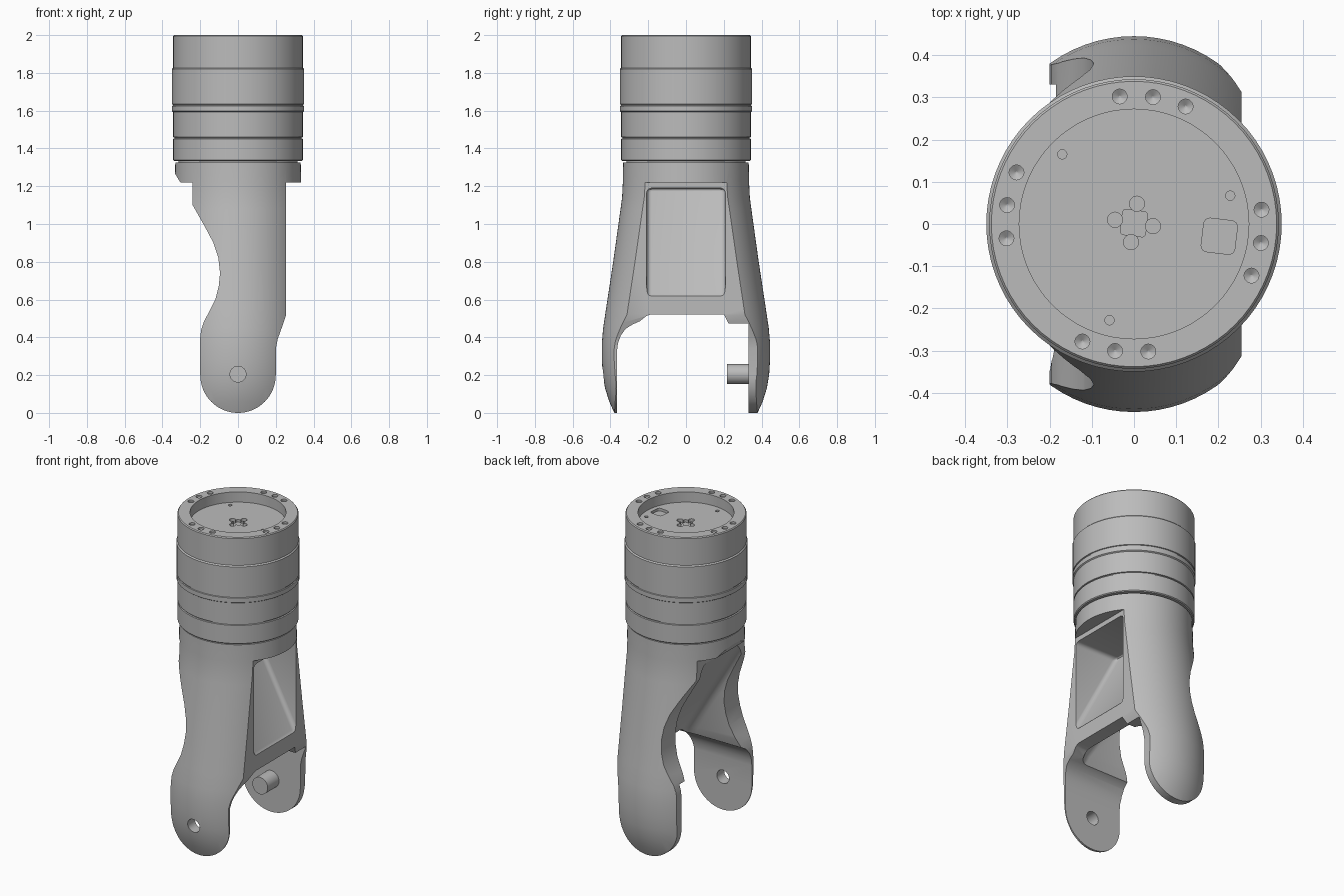
import bpy, bmesh
from math import pi, sin, cos, radians
from mathutils import Vector

if "Cube" in bpy.data.objects:
    bpy.data.objects.remove(bpy.data.objects["Cube"])

grey = bpy.data.materials.new("satin_grey")
grey.use_nodes = True
grey.diffuse_color = (0.5, 0.5, 0.5, 1)
grey.node_tree.nodes["Principled BSDF"].inputs["Base Color"].default_value = (0.5, 0.5, 0.5, 1)


def make(name, bm):
    bmesh.ops.recalc_face_normals(bm, faces=bm.faces)
    mesh = bpy.data.meshes.new(name)
    bm.to_mesh(mesh)
    bm.free()
    mesh.materials.append(grey)
    ob = bpy.data.objects.new(name, mesh)
    bpy.context.collection.objects.link(ob)
    return ob


def circle(u, v, r, n=32, start=0.0, sweep=2 * pi):
    return [(u + r * cos(start + sweep * i / n), v + r * sin(start + sweep * i / n)) for i in range(n)]


def loft(name, rings):
    """Skin a stack of equal-length closed rings and cap both ends."""
    bm = bmesh.new()
    loops = [[bm.verts.new(p) for p in ring] for ring in rings]
    n = len(loops[0])
    for a, b in zip(loops, loops[1:]):
        for i in range(n):
            bm.faces.new((a[i], a[(i + 1) % n], b[(i + 1) % n], b[i]))
    bm.faces.new(loops[0])
    bm.faces.new(loops[-1])
    return make(name, bm)


def prism(name, pts, axis, lo, hi):
    place = {"x": lambda p, d: (d, p[0], p[1]),
             "y": lambda p, d: (p[0], d, p[1]),
             "z": lambda p, d: (p[0], p[1], d)}[axis]
    return loft(name, [[place(p, d) for p in pts] for d in (lo, hi)])


def lathe(name, profile, n=72):
    return loft(name, [[(x, y, z) for x, y in circle(0, 0, r, n)] for r, z in profile])


def apply(ob, kind, **settings):
    mod = ob.modifiers.new(kind.lower(), kind)
    for key, value in settings.items():
        setattr(mod, key, value)
    bpy.context.view_layer.objects.active = ob
    bpy.ops.object.modifier_apply(modifier=mod.name)


def cut(ob, tool, operation="DIFFERENCE"):
    apply(ob, "BOOLEAN", object=tool, operation=operation, solver="EXACT")
    bpy.data.objects.remove(tool)


def smooth(ob, angle=28):
    bpy.ops.object.select_all(action="DESELECT")
    ob.select_set(True)
    bpy.context.view_layer.objects.active = ob
    bpy.ops.object.shade_smooth_by_angle(angle=radians(angle))


# Fork body: round at the collar, spreading into a stadium towards the arms
levels = [(1.325, 0.332, 0), (1.22, 0.334, 0), (1.14, 0.336, 0.002), (1.08, 0.338, 0.008),
          (0.8, 0.34, 0.045), (0.55, 0.34, 0.083), (0.45, 0.34, 0.098), (0.37, 0.34, 0.105),
          (0.28, 0.34, 0.105), (0.2, 0.34, 0.1), (0.13, 0.34, 0.088), (0.06, 0.34, 0.066),
          (-0.02, 0.34, 0.03)]
rings = []
for z, r, spread in levels:
    half = [(r * cos(pi * i / 36), spread + r * sin(pi * i / 36)) for i in range(37)]
    rings.append([(x, y, z) for x, y in half] + [(-x, -y - 0.0005, z) for x, y in half])
body = loft("fork_body", rings)

# Side outline with the waist, flat panel face and rounded tips
outline = [(0.4, 1.4), (0.4, 1.22), (0.255, 1.22), (0.255, 0.52), (0.235, 0.46), (0.21, 0.39), (0.2, 0.34)]
outline += circle(0, 0.2, 0.2, 32, 0, -pi) + [(-0.2, 0.2)]
outline += [(-0.2, 0.4), (-0.195, 0.44), (-0.18, 0.485), (-0.15, 0.54), (-0.12, 0.6), (-0.102, 0.67),
            (-0.095, 0.74), (-0.104, 0.82), (-0.13, 0.9), (-0.175, 0.985), (-0.24, 1.1),
            (-0.24, 1.22), (-0.305, 1.22), (-0.342, 1.28), (-0.342, 1.4)]
cut(body, prism("outline_tool", outline, "y", -1, 1), "INTERSECT")

# Slot between the arms
slot = [(-0.365, -0.1), (-0.365, 0.33), (-0.36, 0.37), (-0.345, 0.41), (-0.32, 0.445), (-0.285, 0.467),
        (-0.245, 0.485), (-0.21, 0.513), (-0.185, 0.522), (0.2, 0.522), (0.225, 0.472), (0.33, 0.472), (0.33, -0.1)]
cut(body, prism("slot_tool", slot, "x", -1, 1))

# Sloping scoop behind the web, narrowing towards the collar
scoop = loft("scoop_tool", [
    [(-0.6, -w, z), (x, -w, z), (x, w, z), (-0.6, w, z)]
    for x, w, z in ((-0.25, 0.2, 1.19), (0.0, 0.235, 0.79), (0.17, 0.265, 0.52), (0.2, 0.3, 0.4))])
apply(scoop, "BEVEL", width=0.06, segments=5, limit_method="ANGLE", angle_limit=radians(60))
cut(body, scoop)

# Panel recess with a sloping floor
recess = prism("recess_tool", [(-0.05, 1.19), (0.255, 0.61), (0.6, 0.61), (0.6, 1.19)], "y", -0.208, 0.208)
apply(recess, "BEVEL", width=0.025, segments=4, limit_method="ANGLE", angle_limit=radians(40))
cut(body, recess)

# Pivot hole in the front arm and pivot pin on the back arm
cut(body, prism("pivot_tool", circle(0, 0.205, 0.042), "y", -0.6, -0.2))
smooth(body)
smooth(prism("pivot_pin", circle(0, 0.205, 0.053), "y", 0.218, 0.345))

# Neck in the gap under the housing
smooth(lathe("neck", [(0.315, 1.32), (0.315, 1.34)]))

# Housing with grooves, raised band and recessed top
housing = lathe("housing", [
    (0.338, 1.333), (0.343, 1.338), (0.343, 1.451), (0.336, 1.453), (0.336, 1.458), (0.343, 1.46),
    (0.343, 1.592), (0.35, 1.597), (0.35, 1.625), (0.345, 1.627), (0.345, 1.632), (0.35, 1.634),
    (0.35, 1.82), (0.343, 1.827), (0.343, 1.994), (0.338, 2.0), (0.272, 2.0), (0.272, 1.936)])

# Conical screw seats in four groups round the rim
for quarter in range(4):
    for step in (6.4, -8.5, -23.7):
        a = radians(quarter * 90 + step)
        x, y = 0.304 * cos(a), 0.304 * sin(a)
        seat = loft("seat_tool", [[(u, v, z) for u, v in circle(x, y, r, 20)]
                                  for r, z in ((0.0175, 2.01), (0.0175, 1.988), (0.002, 1.978))])
        cut(housing, seat)

# Small holes in the recessed floor
for x, y, r in ((-0.17, 0.165, 0.011), (0.228, 0.067, 0.011), (-0.058, -0.228, 0.011),
                (0.007, 0.048, 0.018), (-0.045, 0.01, 0.018), (0.045, -0.005, 0.018), (-0.007, -0.043, 0.018)):
    cut(housing, prism("hole_tool", circle(x, y, r, 20), "z", 1.915, 1.96))


def rounded_square(x, y, half, r, turn):
    pts = []
    for k in range(4):
        a = k * pi / 2 + turn
        sx, sy = (half - r) * (cos(a) - sin(a)), (half - r) * (sin(a) + cos(a))
        pts += [(x + sx + r * cos(a + t * pi / 8), y + sy + r * sin(a + t * pi / 8)) for t in range(5)]
    return pts


# Connector window and centre socket
for x, y, half, r in ((0.202, -0.029, 0.04, 0.014), (0, 0.002, 0.03, 0.008)):
    cut(housing, prism("window_tool", rounded_square(x, y, half, r, -0.12), "z", 1.92, 1.96))
smooth(housing)
